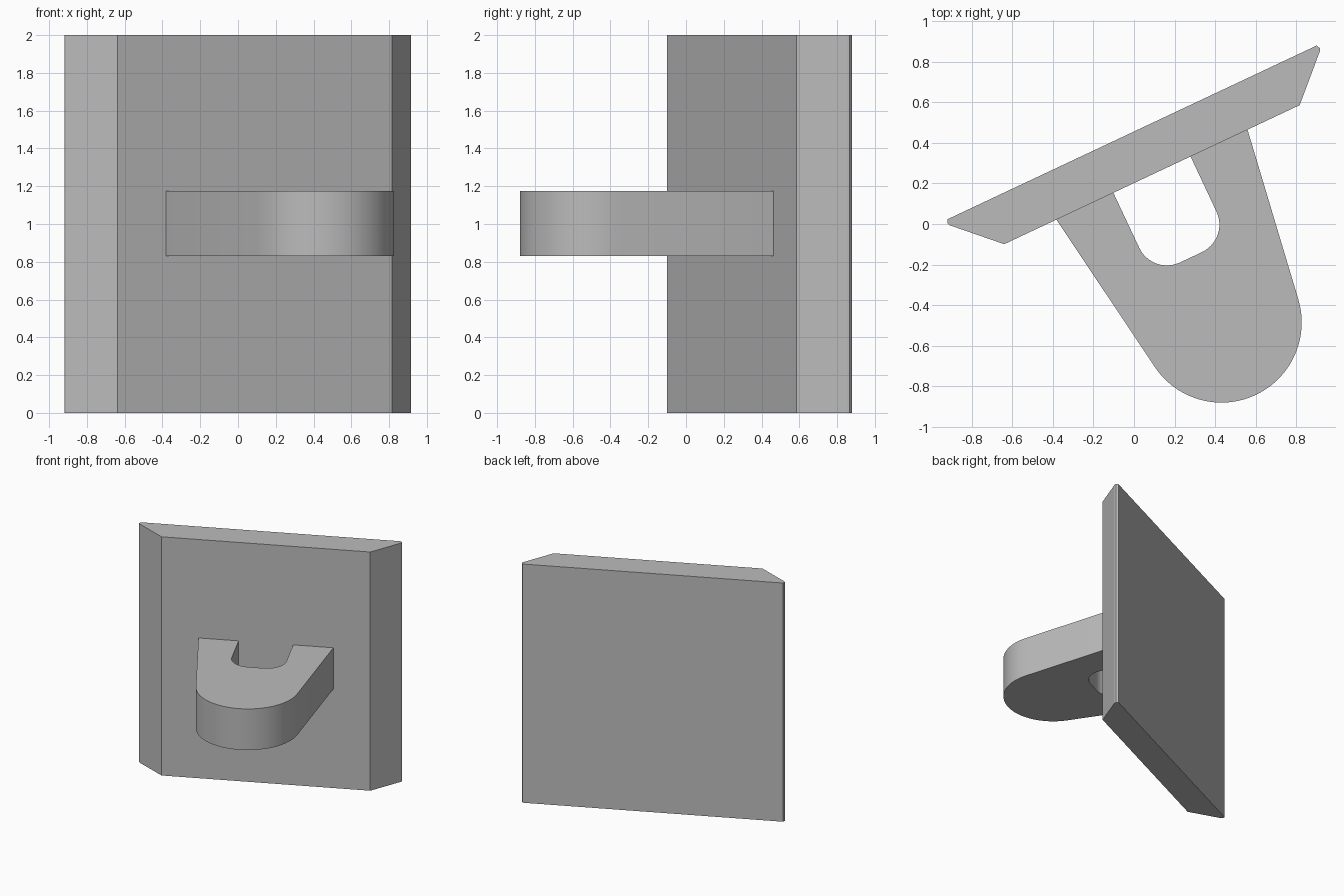
import bpy
import bmesh
from math import radians, sin, cos

cube = bpy.data.objects.get("Cube")
if cube:
    bpy.data.objects.remove(cube, do_unlink=True)

CENTRE = (0.0885, 0.243, 0)   # middle of the plate's front face
TURN = radians(25.2)

grey = bpy.data.materials.new("mid grey")
grey.use_nodes = True
colour = (0.5, 0.5, 0.5, 1)
grey.diffuse_color = colour
grey.node_tree.nodes["Principled BSDF"].inputs["Base Color"].default_value = colour


def arc(cx, cy, r, start, end, steps):
    """Points along a circular arc, angles in degrees."""
    angles = [radians(start + (end - start) * i / steps) for i in range(steps + 1)]
    return [(cx + r * cos(a), cy + r * sin(a)) for a in angles]


def mirrored(half):
    """Close a right-hand half profile with its reflection in x."""
    return half + [(-x, y) for x, y in reversed(half)]


def prism(name, profile, bottom, top):
    """Extrude a plan profile upward and turn it into place."""
    bm = bmesh.new()
    face = bm.faces.new([bm.verts.new((x, y, bottom)) for x, y in profile])
    ext = bmesh.ops.extrude_face_region(bm, geom=[face])
    verts = [v for v in ext["geom"] if isinstance(v, bmesh.types.BMVert)]
    bmesh.ops.translate(bm, verts=verts, vec=(0, 0, top - bottom))
    bmesh.ops.recalc_face_normals(bm, faces=bm.faces)
    mesh = bpy.data.meshes.new(name)
    bm.to_mesh(mesh)
    bm.free()
    mesh.materials.append(grey)
    obj = bpy.data.objects.new(name, mesh)
    bpy.context.collection.objects.link(obj)
    obj.location = CENTRE
    obj.rotation_euler.z = TURN
    bpy.ops.object.select_all(action="DESELECT")
    obj.select_set(True)
    bpy.context.view_layer.objects.active = obj
    bpy.ops.object.shade_smooth_by_angle(angle=radians(25))
    return obj


# Back plate with bevelled sides and slightly blunted rear edges
prism("back_plate",
      mirrored([(0.804, 0), (1.009, 0.2), (1.013, 0.212), (1.004, 0.23)]), 0, 2)

# Tapered lug with a round nose and a rounded slot against the plate
outer = arc(0, -0.804, 0.395, -90, -8.5, 24) + [(0.52, 0), (0.52, 0.01)]
slot = [(0.21, 0.01)] + arc(0.06, -0.3, 0.15, 0, -90, 12)
right_half = outer + slot
# Skip the shared nose point when reflecting
prism("loop_lug", mirrored(right_half)[:-1], 0.83, 1.175)
